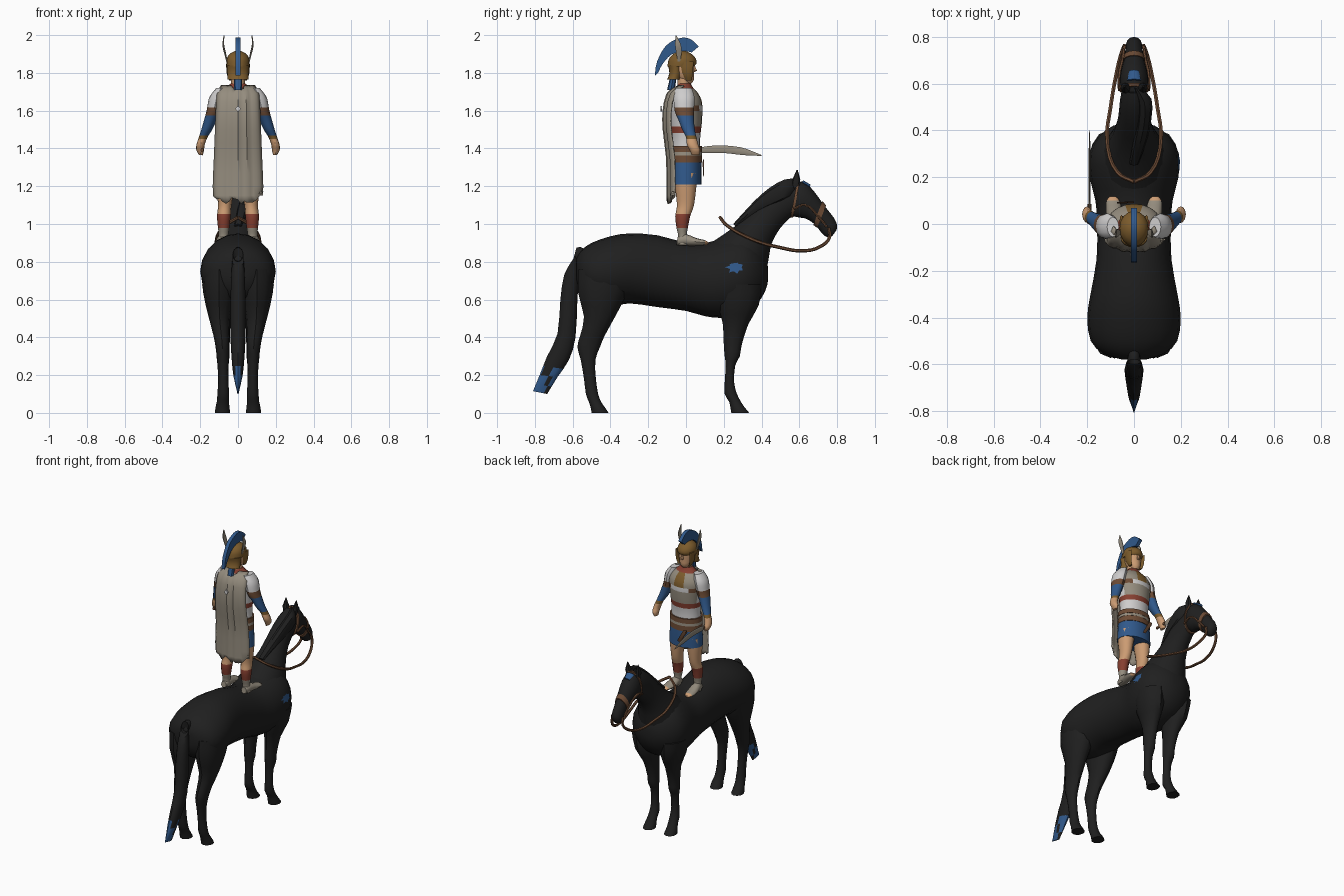
import bpy, bmesh, math, random
from mathutils import Vector

random.seed(4)
COLOURS = {
    "black": (0.014, 0.014, 0.014), "blue": (0.03, 0.10, 0.26), "grey_tan": (0.30, 0.265, 0.21),
    "white": (0.62, 0.61, 0.61), "skin": (0.60, 0.33, 0.17), "bronze": (0.20, 0.105, 0.025),
    "leather": (0.15, 0.07, 0.035), "red": (0.24, 0.05, 0.03),
}
NAMES = list(COLOURS)
MATS = {}
for key, col in COLOURS.items():
    MATS[key] = bpy.data.materials.new(key)
    MATS[key].diffuse_color = (*col, 1)


def finish(name, bm, colour):
    """Turn a bmesh into an object; colour is a name or a rule of face centre."""
    bmesh.ops.recalc_face_normals(bm, faces=bm.faces)
    me = bpy.data.meshes.new(name)
    for k in NAMES:
        me.materials.append(MATS[k])
    for f in bm.faces:
        c = colour if isinstance(colour, str) else colour(f.calc_center_median())
        f.material_index = NAMES.index(c)
    bm.to_mesh(me)
    bm.free()
    ob = bpy.data.objects.new(name, me)
    bpy.context.collection.objects.link(ob)
    return ob


def smooth_rings(rings, sub):
    """Catmull-Rom steps between rings."""
    out = []
    for i in range(len(rings) - 1):
        p = [rings[max(0, min(len(rings) - 1, i + k))] for k in (-1, 0, 1, 2)]
        for s in range(sub):
            t = s / sub
            out.append([0.5 * (2*b + (c-a)*t + (2*a-5*b+4*c-d)*t*t + (3*b-a-3*c+d)*t**3)
                        for a, b, c, d in zip(*p)])
    return out + [list(rings[-1])]


def loft(name, rings, colour, n=16, sub=2, side=1):
    """Rings: side-plane ends (y1, z1, y2, z2), half width and x centre. n=4 gives boxes."""
    rings = [tuple(r) + (0,) * (6 - len(r)) for r in rings]
    if sub > 1:
        rings = smooth_rings(rings, sub)
    bm = bmesh.new()
    loops = []
    k, ph = (math.sqrt(2), math.pi / 4) if n == 4 else (1, 0)
    for y1, z1, y2, z2, rx, x in rings:
        mid = Vector((x * side, (y1 + y2) / 2, (z1 + z2) / 2))
        ax = Vector((0, (y2 - y1) / 2, (z2 - z1) / 2))
        loops.append([bm.verts.new(mid + k * (Vector((max(rx, .001), 0, 0)) * math.cos(a) + ax * math.sin(a)))
                      for a in (2 * math.pi * j / n + ph for j in range(n))])
    for A, B in zip(loops, loops[1:]):
        for j in range(n):
            bm.faces.new((A[j], A[(j+1) % n], B[(j+1) % n], B[j]))
    bm.faces.new(loops[0])
    bm.faces.new(loops[-1])
    return finish(name, bm, colour)


def along(rows):
    """Vertical rings from (y, z centre, half width, half height)."""
    return [(y, z - rz, y, z + rz, rx) for y, z, rx, rz in rows]


def level(rows):
    """Level rings from (z, y back, y front, half width, x)."""
    return [(r[1], r[0], r[2], r[0], *r[3:]) for r in rows]


def strap(name, pts, radius, colour):
    cu = bpy.data.curves.new(name, 'CURVE')
    cu.dimensions = '3D'
    cu.bevel_depth, cu.bevel_resolution, cu.use_fill_caps = radius, 1, True
    cu.resolution_u = 4
    sp = cu.splines.new('BEZIER')
    sp.bezier_points.add(len(pts) - 1)
    for b, p in zip(sp.bezier_points, pts):
        b.co = p
        b.handle_left_type = b.handle_right_type = 'AUTO'
    cu.materials.append(MATS[colour])
    ob = bpy.data.objects.new(name, cu)
    bpy.context.collection.objects.link(ob)
    bpy.ops.object.select_all(action='DESELECT')
    ob.select_set(True)
    bpy.context.view_layer.objects.active = ob
    bpy.ops.object.convert(target='MESH')


# ---- horse body, neck and head
body = loft("horse_body", along([
    (-.58, .76, .05, .06), (-.555, .75, .13, .11), (-.5, .745, .185, .155), (-.4, .75, .2, .185),
    (-.3, .765, .186, .185), (-.15, .75, .16, .19), (0, .72, .158, .18), (.1, .705, .165, .193),
    (.2, .715, .19, .212), (.3, .735, .192, .205), (.37, .735, .155, .165), (.42, .735, .09, .09),
    (.435, .735, .03, .03)]), "black", 20)
loft("horse_neck", [
    (.42, .72, .1, .88, .15), (.44, .83, .2, .945, .125), (.455, .9, .31, 1.03, .09),
    (.50, .98, .41, 1.14, .068), (.56, 1.04, .50, 1.21, .06), (.6, 1.06, .56, 1.235, .05)], "black")
loft("horse_head", [
    (.53, 1.08, .55, 1.21, .04), (.57, 1.04, .62, 1.225, .062), (.63, 1.03, .68, 1.17, .056),
    (.68, 1.0, .73, 1.10, .042), (.72, .95, .785, 1.03, .036), (.75, .93, .8, .99, .031),
    (.775, .937, .795, .965, .012)], "black")
loft("mane", [(.27, .98, .25, 1.0, .02), (.38, 1.06, .36, 1.12, .03, .03), (.47, 1.1, .44, 1.19, .03, .045),
              (.55, 1.14, .52, 1.235, .03, .045), (.6, 1.2, .58, 1.24, .012, .01)], "black", 8)
loft("tail", [
    (-.54, .80, -.54, .87, .025), (-.6, .80, -.58, .875, .028), (-.645, .73, -.565, .78, .034),
    (-.665, .6, -.575, .6, .04), (-.68, .42, -.585, .4, .04), (-.735, .3, -.62, .28, .034),
    (-.775, .2, -.68, .19, .024), (-.81, .115, -.735, .1, .004)],
    lambda c: "blue" if c.z < .23 and (c.y < -.75 or c.y > -.71) else "black", 12)

# ---- horse legs and ears, both sides
FORE = [(.68, .16, .40, .08, .11), (.57, .17, .385, .07, .1), (.47, .195, .33, .045, .085),
        (.36, .2, .295, .036, .08), (.3, .205, .285, .035, .08), (.25, .21, .26, .028, .078),
        (.16, .205, .255, .026, .078), (.1, .205, .27, .031, .078), (.06, .228, .29, .032, .08),
        (.03, .235, .31, .036, .082), (0, .24, .335, .04, .082)]
HIND = [(.76, -.57, -.28, .09, .1), (.64, -.572, -.31, .085, .1), (.51, -.54, -.375, .058, .098),
        (.41, -.56, -.43, .042, .088), (.35, -.575, -.455, .036, .083), (.28, -.557, -.48, .031, .08),
        (.18, -.54, -.477, .027, .078), (.1, -.53, -.465, .031, .078), (.06, -.515, -.45, .032, .08),
        (.03, -.505, -.43, .037, .082), (0, -.5, -.41, .04, .082)]
for s, tag in ((1, "right"), (-1, "left")):
    loft("fore_leg_" + tag, level(FORE), "black", 12, 2, s)
    loft("hind_leg_" + tag, level(HIND), "black", 12, 2, s)
    loft("ear_" + tag, level([(1.19, .555, .6, .018, .032), (1.235, .563, .605, .02, .038),
                              (1.285, .585, .592, .003, .04)]), "black", 8, 1, s)
    # bridle and reins
    strap("cheek_strap_" + tag, [(s*.044, .745, .985), (s*.05, .7, 1.04), (s*.064, .63, 1.1),
                                 (s*.062, .57, 1.08)], .007, "leather")
    strap("rein_" + tag, [(0, .18, 1.035), (s*.07, .22, .99), (s*.115, .36, .915), (s*.1, .5, .875),
                          (s*.08, .62, .858), (s*.06, .71, .88), (s*.042, .76, .93),
                          (s*.04, .755, .98)], .009, "leather")
loft("noseband", [(.674, .995, .722, 1.122, .048), (.694, .98, .742, 1.098, .045)], "leather", 16, 1)
loft("throat_strap", [(.553, 1.035, .59, 1.235, .064), (.567, 1.033, .604, 1.237, .067)], "leather", 16, 1)
loft("brow_patch", [(.61, 1.212, .62, 1.232, .03), (.65, 1.19, .66, 1.208, .02)], "blue", 8, 1)

# ---- blue cloth patch hugging the right shoulder
bm = bmesh.new()
rim = []
for i in range(14):
    r = 1 if i % 2 else .6
    a = i / 14 * 2 * math.pi
    rim.append(bm.verts.new((.24, .26 + .06*r*math.cos(a), .778 + .036*r*math.sin(a))))
hub = bm.verts.new((.24, .26, .778))
for i in range(14):
    bm.faces.new((hub, rim[i], rim[(i+1) % 14]))
patch = finish("shoulder_patch", bm, "blue")
wrap = patch.modifiers.new("hug", 'SHRINKWRAP')
wrap.target, wrap.offset, wrap.wrap_mode = body, .004, 'ABOVE_SURFACE'


# ---- rider torso with painted bands
def tunic(c):
    front = c.y > .015
    if c.z > 1.715:
        return "red"
    if front and c.z > 1.63:
        return "grey_tan" if abs(c.x) > .03 else "bronze"
    if front and 1.6 < c.z <= 1.63:
        return "leather" if abs(c.x) > .06 else "white"
    if front and 1.51 < c.z <= 1.6:
        return "grey_tan"
    return "red" if 1.49 < c.z <= 1.51 else "white"


loft("tunic", level([(1.36, -.085, .078, .105), (1.45, -.078, .075, .1), (1.55, -.085, .085, .108),
                     (1.64, -.088, .085, .118), (1.69, -.075, .065, .1), (1.725, -.05, .035, .06),
                     (1.745, -.042, .025, .038)]), tunic, 20, 6)
for name, z0, z1, col in (("lower_belt", 1.325, 1.362, "leather"), ("belt_trim", 1.362, 1.38, "grey_tan"),
                          ("upper_belt", 1.38, 1.412, "leather")):
    loft(name, level([(z0, -.09, .085, .113), (z1, -.089, .084, .111)]), col, 20, 1)
loft("skirt", level([(1.36, -.086, .08, .108), (1.29, -.088, .083, .114), (1.21, -.088, .083, .118)]), "blue", 20)
loft("dagger", [(.088, 1.33, .094, 1.345, .012, -.06), (.09, 1.25, .096, 1.26, .01, -.01)], "leather", 4, 1)


# ---- rider arms and legs, both sides
def sleeve(c):
    for z, k in ((1.615, "white"), (1.575, "leather"), (1.472, "blue"), (1.452, "bronze")):
        if c.z > z:
            return k
    return "skin"


def shin(c):
    return "skin" if c.z > 1.05 else "red" if c.z > .98 else "grey_tan"


for s, tag in ((1, "right"), (-1, "left")):
    loft("arm_" + tag, level([(1.72, -.055, .03, .025, .09), (1.67, -.065, .045, .04, .112),
         (1.6, -.06, .042, .038, .128), (1.55, -.04, .042, .034, .146), (1.5, -.02, .047, .029, .165),
         (1.46, .0, .055, .023, .184), (1.42, .005, .065, .022, .198), (1.39, .02, .075, .02, .2),
         (1.365, .03, .07, .01, .196)]), sleeve, 12, 4, s)
    loft("leg_" + tag, level([(1.27, -.06, .06, .052, .062), (1.2, -.058, .055, .048, .066),
         (1.1, -.048, .042, .036, .07), (1.04, -.057, .022, .036, .075), (.98, -.05, .01, .03, .076),
         (.94, -.042, .005, .025, .077), (.89, -.045, .02, .026, .078)]), shin, 12, 4, s)
    loft("shoe_" + tag, [(-.05, .888, -.045, .93, .02, .078), (0, .885, -.01, .95, .03, .08),
         (.06, .885, .055, .925, .034, .086), (.1, .888, .1, .915, .028, .09),
         (.118, .892, .118, .902, .012, .09)],
         lambda c: "skin" if c.y > .095 else "grey_tan", 12, 2, s)
    # helmet cheek plate and feather
    loft("cheek_plate_" + tag, level([(1.86, -.03, .04, .008, .054), (1.8, -.02, .036, .008, .053),
         (1.76, .0, .03, .006, .04)]), "bronze", 8, 2, s)
    loft("feather_" + tag, level([(1.86, -.045, -.03, .004, .058), (1.91, -.055, -.02, .005, .07),
         (1.95, -.06, -.025, .005, .078), (1.998, -.055, -.05, .002, .074)]), "grey_tan", 6, 2, s)

# ---- rider head, helmet and crest
loft("neck", level([(1.7, -.045, .025, .038), (1.79, -.045, .015, .036)]), "skin", 12, 1)
loft("head", level([(1.745, -.0, .03, .018), (1.765, -.04, .042, .036), (1.8, -.07, .042, .048),
                    (1.84, -.075, .044, .052), (1.88, -.07, .04, .048)]), "skin")
loft("nose", level([(1.845, .03, .045, .006), (1.812, .03, .06, .01), (1.806, .03, .05, .008)]), "skin", 6, 1)
loft("helmet", level([(1.835, -.098, .042, .06), (1.85, -.096, .056, .062), (1.875, -.09, .052, .06),
                      (1.9, -.068, .03, .045), (1.915, -.035, .0, .018)]), "bronze")
loft("nape_guard", level([(1.84, -.096, -.02, .058), (1.8, -.088, -.02, .055), (1.765, -.1, -.03, .056)]), "bronze")
loft("crest", [(-.165, 1.785, -.148, 1.8, .012), (-.153, 1.86, -.122, 1.85, .012),
               (-.105, 1.945, -.08, 1.895, .012), (-.03, 1.985, -.035, 1.912, .012),
               (.025, 1.978, .0, 1.915, .012), (.068, 1.94, .03, 1.908, .012)], "blue", 4, 3)
loft("crest_holder", along([(-.06, 1.9, .008, .02), (-.005, 1.9, .008, .02)]), "bronze", 4, 1)
loft("collar_knot", level([(1.71, -.1, -.06, .02), (1.775, -.085, -.05, .022)]), "blue", 8, 1)

# ---- cape with a ragged hem
rows = smooth_rings([(1.735, -.05, .09), (1.69, -.1, .112), (1.6, -.12, .118), (1.5, -.12, .122),
                     (1.35, -.102, .128), (1.2, -.1, .134), (1.12, -.1, .13)], 2)
bm = bmesh.new()
cols = 16
grid = []
for i, (z, y, hw) in enumerate(rows):
    line = []
    for j in range(cols + 1):
        u = 2 * j / cols - 1
        dz = 0
        if i == 0:
            dz = -.05 * max(0, 1 - abs(u) * 2.5)
        if i == len(rows) - 1:
            dz = random.uniform(-.025, .02) + .04 * u * u
        line.append(bm.verts.new((u * hw, y + .035 * u * u + .004 * math.cos(j * 2), z + dz)))
    grid.append(line)
for A, B in zip(grid, grid[1:]):
    for j in range(cols):
        bm.faces.new((A[j], A[j+1], B[j+1], B[j]))
cape = finish("cape", bm, "grey_tan")
cape.modifiers.new("thickness", 'SOLIDIFY').thickness = .008
loft("cape_clasp", level([(1.595, -.134, -.126, .003), (1.61, -.134, -.126, .014),
                          (1.625, -.134, -.126, .003)]), "white", 4, 1)

# ---- leaf shaped sword in the left hand
loft("sword_grip", along([(.0, 1.392, .008, .01), (.085, 1.392, .008, .01)]), "leather", 8, 1)
loft("sword_blade", along([(.07, 1.39, .004, .014), (.12, 1.394, .004, .019), (.2, 1.396, .004, .02),
                           (.29, 1.386, .004, .02), (.35, 1.374, .003, .012), (.4, 1.363, .001, .002)]),
     "grey_tan", 8)
for n in ("sword_grip", "sword_blade"):
    bpy.data.objects[n].location.x = -.19

# ---- smooth shading with crisp edges
bpy.ops.object.select_all(action='SELECT')
bpy.context.view_layer.objects.active = body
bpy.ops.object.shade_smooth_by_angle(angle=math.radians(40))
